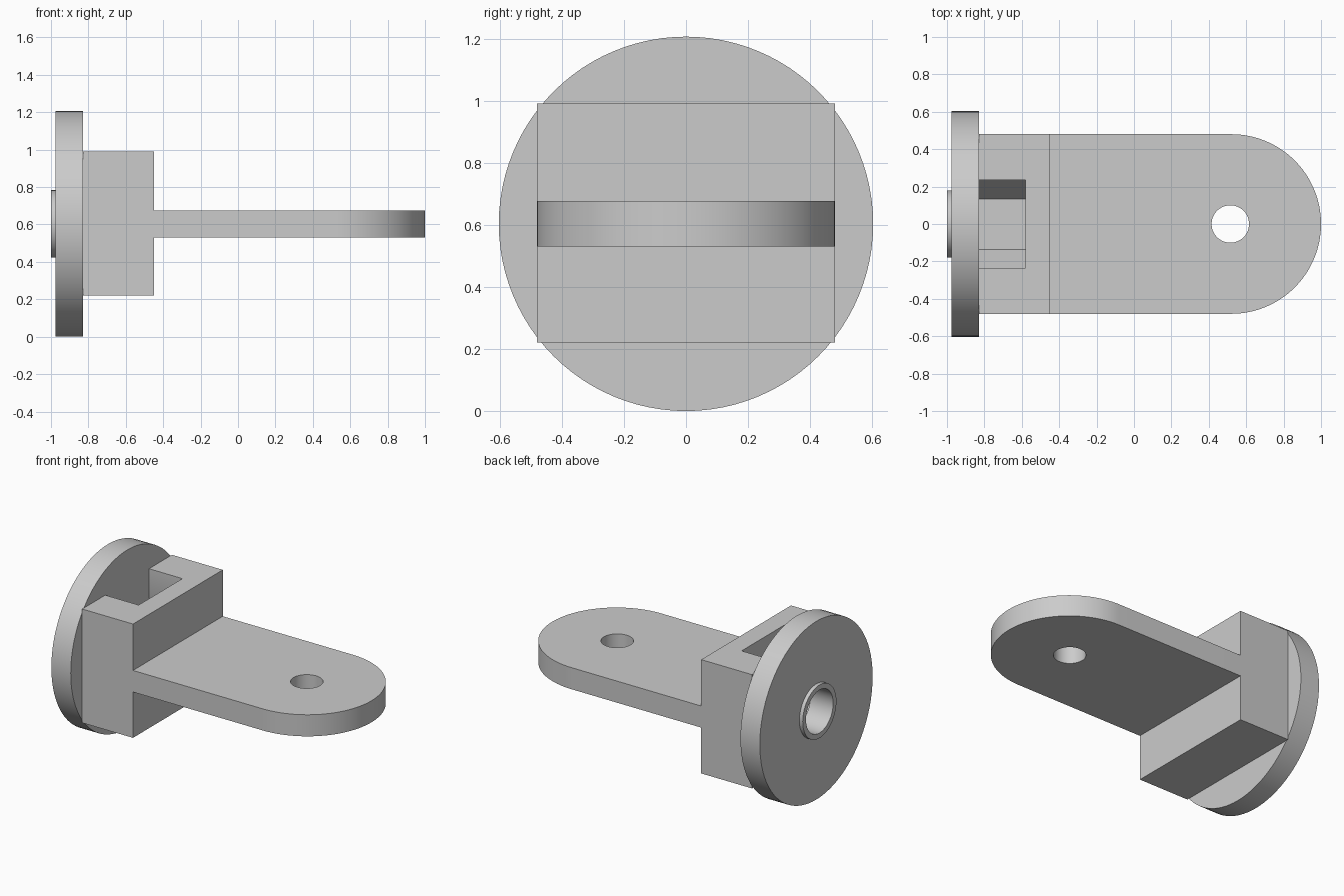
import bpy, bmesh
from math import sin, cos, pi, radians
from mathutils import Vector

if "Cube" in bpy.data.objects:
    bpy.data.objects.remove(bpy.data.objects["Cube"], do_unlink=True)

grey = bpy.data.materials.new("plain grey")
grey.use_nodes = True
grey.diffuse_color = (0.6, 0.6, 0.6, 1)
grey.node_tree.nodes["Principled BSDF"].inputs["Base Color"].default_value = (0.6, 0.6, 0.6, 1)

MID = 0.603                      # height of the main axis
PLATE_X, BLOCK_X = -0.83, -0.45  # inner face of the flange, front of the block


def prism(name, outline, axis, low, high):
    """Extrude an outline along x (points are y, z) or along z (points are x, y)."""
    bm = bmesh.new()
    place = (lambda a, b: (low, a, b)) if axis == "x" else (lambda a, b: (a, b, low))
    face = bm.faces.new([bm.verts.new(place(a, b)) for a, b in outline])
    out = bmesh.ops.extrude_face_region(bm, geom=[face])
    step = Vector((high - low, 0, 0)) if axis == "x" else Vector((0, 0, high - low))
    bmesh.ops.translate(bm, vec=step, verts=[v for v in out["geom"] if isinstance(v, bmesh.types.BMVert)])
    bmesh.ops.recalc_face_normals(bm, faces=bm.faces)
    mesh = bpy.data.meshes.new(name)
    bm.to_mesh(mesh)
    bm.free()
    mesh.materials.append(grey)
    obj = bpy.data.objects.new(name, mesh)
    bpy.context.collection.objects.link(obj)
    return obj


def arc(cx, cy, r, start=0, end=2 * pi, n=96):
    count = n if end - start >= 2 * pi else n + 1
    return [(cx + r * cos(start + (end - start) * i / n),
             cy + r * sin(start + (end - start) * i / n)) for i in range(count)]


def rect(a0, a1, b0, b1):
    return [(a0, b0), (a1, b0), (a1, b1), (a0, b1)]


def activate(obj):
    bpy.ops.object.select_all(action="DESELECT")
    obj.select_set(True)
    bpy.context.view_layer.objects.active = obj


def combine(obj, other, operation="DIFFERENCE"):
    mod = obj.modifiers.new(operation.title(), "BOOLEAN")
    mod.operation, mod.solver, mod.object = operation, "EXACT", other
    activate(obj)
    bpy.ops.object.modifier_apply(modifier=mod.name)
    bpy.data.objects.remove(other, do_unlink=True)


# Round flange with a raised collar and a bore through both
flange = prism("round_flange", arc(0, MID, 0.603), "x", -0.975, PLATE_X)
combine(flange, prism("collar", arc(0, MID, 0.18), "x", -1.0, -0.9), "UNION")
combine(flange, prism("bore_cutter", arc(0, MID, 0.145), "x", -1.1, -0.7))

# Square block with a nut pocket: hexagonal seat, open at the top
block = prism("nut_block", rect(-0.48, 0.48, 0.22, 0.99), "x", PLATE_X, BLOCK_X)
half = [(0.135, -0.234), (0.27, 0), (0.234, 0.063), (0.234, 0.6)]
pocket = half + [(-y, z) for y, z in reversed(half)]
combine(block, prism("pocket_cutter", [(y, MID + z) for y, z in pocket], "x", PLATE_X - 0.1, -0.58))

# Flat tongue with a rounded end and a pin hole
outline = [(BLOCK_X, -0.48)] + arc(0.52, 0, 0.48, -pi / 2, pi / 2, 64) + [(BLOCK_X, 0.48)]
tongue = prism("tongue", outline, "z", 0.53, 0.676)
combine(tongue, prism("pin_hole_cutter", arc(0.515, 0, 0.1), "z", 0.4, 0.8))

for part in (flange, block, tongue):
    activate(part)
    bpy.ops.object.shade_smooth_by_angle(angle=radians(30))
